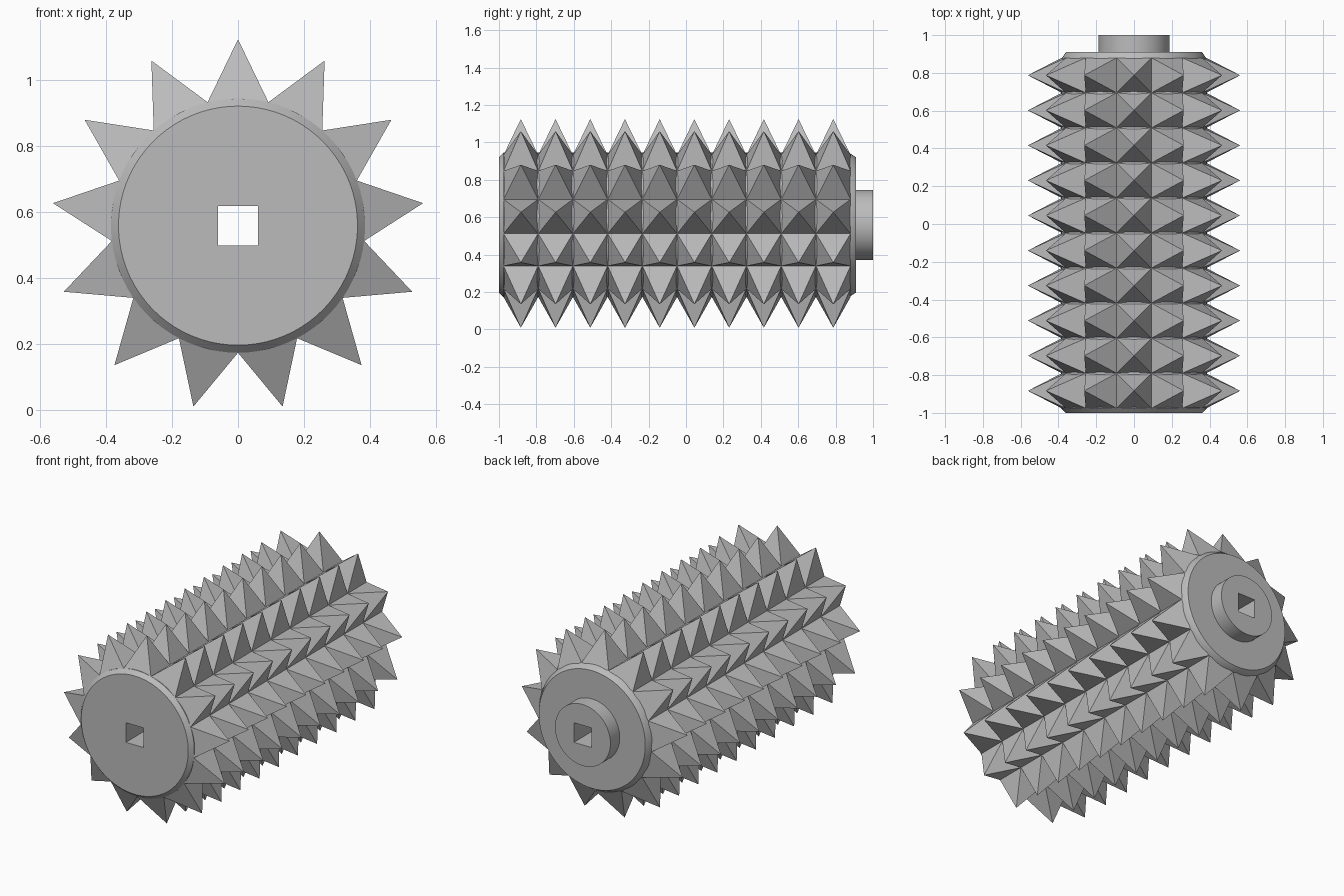
import bpy, bmesh, math
from mathutils import Matrix, Vector

cube = bpy.data.objects.get("Cube")
if cube:
    bpy.data.objects.remove(cube, do_unlink=True)

AXIS_Z = 0.559      # height of the roller axis
COLUMNS = 13        # spikes around the roller
ROWS = 10           # spikes along the roller
RADIUS = 0.386
TIP = 0.566
HALF = RADIUS * math.sin(math.pi / COLUMNS)   # half a spike base
BASE = RADIUS * math.cos(math.pi / COLUMNS)   # distance of spike base from axis
FIRST_Y, PITCH = -0.883, 0.1856

steel = bpy.data.materials.new("grey steel")
steel.use_nodes = True
grey = (0.5, 0.5, 0.5, 1)
steel.diffuse_color = grey
steel.node_tree.nodes["Principled BSDF"].inputs["Base Color"].default_value = grey


def make_object(name, bm):
    bmesh.ops.recalc_face_normals(bm, faces=bm.faces)
    mesh = bpy.data.meshes.new(name)
    bm.to_mesh(mesh)
    bm.free()
    obj = bpy.data.objects.new(name, mesh)
    obj.location.z = AXIS_Z
    mesh.materials.append(steel)
    bpy.context.collection.objects.link(obj)
    return obj


def select_only(obj):
    bpy.ops.object.select_all(action='DESELECT')
    obj.select_set(True)
    bpy.context.view_layer.objects.active = obj


# Roller core: chamfered drum with a round hub at the back
profile = [(0.363, -1), (RADIUS, -0.975), (RADIUS, 0.872),
           (0.361, 0.91), (0.188, 0.91), (0.188, 1)]
sides = COLUMNS * 6
bm = bmesh.new()
rings = []
for r, y in profile:
    angles = [2 * math.pi * i / sides for i in range(sides)]
    rings.append([bm.verts.new((r * math.sin(a), y, r * math.cos(a))) for a in angles])
for near, far in zip(rings, rings[1:]):
    for i in range(sides):
        j = (i + 1) % sides
        bm.faces.new((near[i], near[j], far[j], far[i]))
bm.faces.new(rings[0])
bm.faces.new(rings[-1])
core = make_object("roller_core", bm)

# Square shaft hole through the whole core
bm = bmesh.new()
bmesh.ops.create_cube(bm, size=1, matrix=Matrix.Diagonal((0.12, 3, 0.12, 1)))
cutter = make_object("shaft_hole_cutter", bm)
cutter.hide_render = True
cut = core.modifiers.new("shaft hole", 'BOOLEAN')
cut.operation = 'DIFFERENCE'
cut.solver = 'EXACT'
cut.object = cutter
select_only(core)
bpy.ops.object.modifier_apply(modifier=cut.name)
bpy.data.objects.remove(cutter, do_unlink=True)
select_only(core)
bpy.ops.object.shade_smooth_by_angle(angle=math.radians(36))

# Pyramid spikes in straight rows around the drum
bm = bmesh.new()
for column in range(COLUMNS):
    turn = Matrix.Rotation(2 * math.pi * column / COLUMNS, 3, 'Y')
    for row in range(ROWS):
        y = FIRST_Y + row * PITCH
        corners = [bm.verts.new(turn @ Vector((sx * HALF, y + sy * HALF, BASE)))
                   for sx, sy in ((-1, -1), (1, -1), (1, 1), (-1, 1))]
        tip = bm.verts.new(turn @ Vector((0, y, TIP)))
        for i in range(4):
            bm.faces.new((corners[i], corners[(i + 1) % 4], tip))
        bm.faces.new(corners[::-1])
make_object("spikes", bm)
